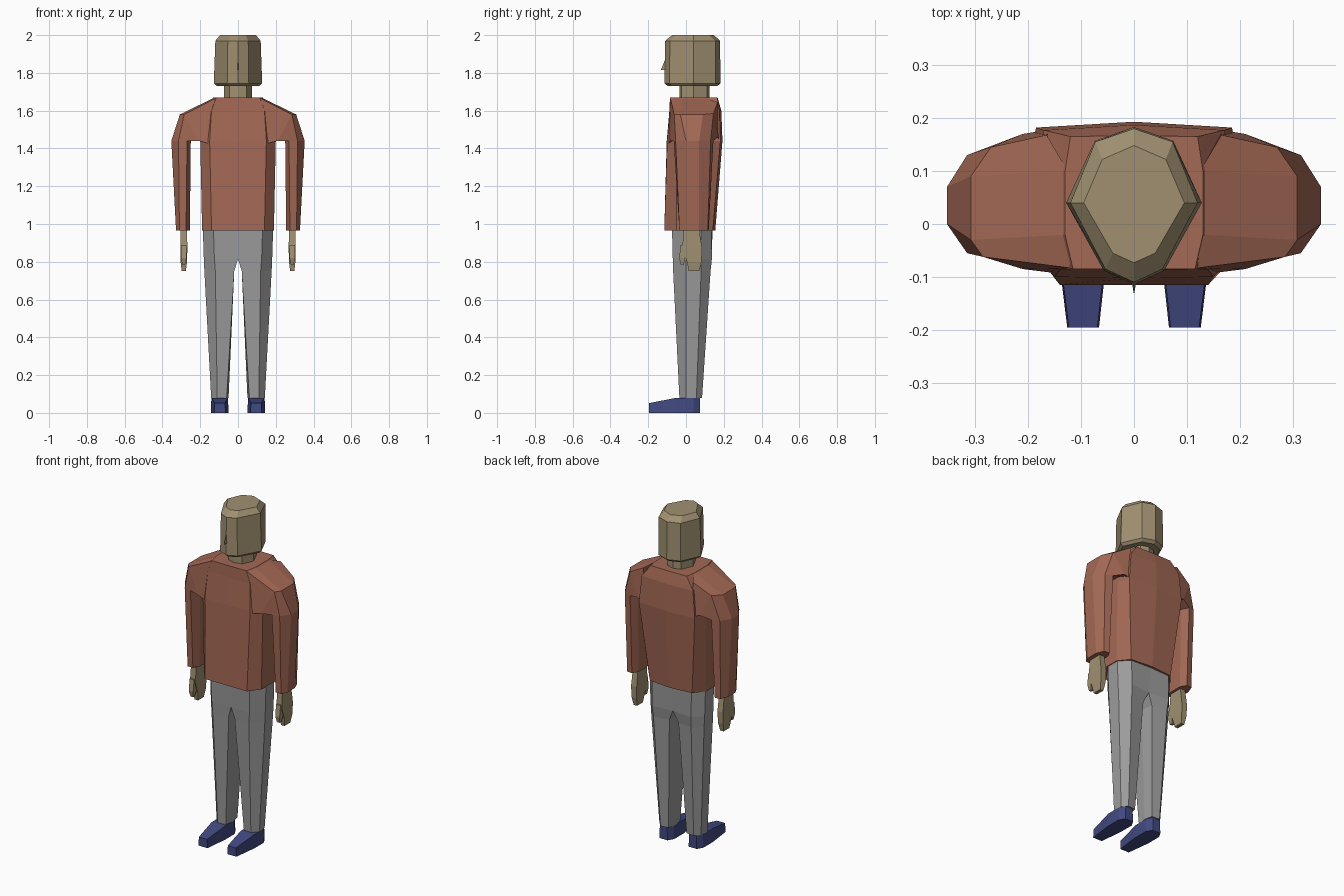
import bpy, bmesh


def make_mat(name, rgb):
    m = bpy.data.materials.new(name)
    m.diffuse_color = (*rgb, 1)
    return m


SKIN = make_mat("skin", (0.35, 0.28, 0.165))
SHIRT = make_mat("rust sweater", (0.37, 0.14, 0.09))
GREY = make_mat("grey trousers", (0.33, 0.33, 0.33))
BLUE = make_mat("navy shoes", (0.055, 0.068, 0.22))


def ring(z, pts):
    return [(x, y, z) for x, y in pts]


def sym(pts):
    """Complete a right-hand outline (front to back) with its mirror image."""
    return pts + [(-x, y) for x, y in reversed(pts) if abs(x) > 1e-4]


def loft(name, rings, mat, mirror=False, open_centre=False):
    """Skin equal-length rings; optionally mirror the part across x = 0."""
    bm = bmesh.new()
    vs = [[bm.verts.new(p) for p in r] for r in rings]
    n = len(vs[0])
    for a, b in zip(vs, vs[1:]):
        for i in range(n):
            j = (i + 1) % n
            bm.faces.new((a[i], a[j], b[j], b[i]))
    bm.faces.new(vs[0][::-1])
    bm.faces.new(vs[-1])
    bmesh.ops.recalc_face_normals(bm, faces=bm.faces)
    if open_centre:
        inner = [f for f in bm.faces if all(abs(v.co.x) < 1e-5 for v in f.verts)]
        bmesh.ops.delete(bm, geom=inner, context='FACES')
    if mirror:
        dup = bmesh.ops.duplicate(bm, geom=bm.verts[:] + bm.edges[:] + bm.faces[:])["geom"]
        for v in [g for g in dup if isinstance(g, bmesh.types.BMVert)]:
            v.co.x *= -1
        bmesh.ops.reverse_faces(bm, faces=[g for g in dup if isinstance(g, bmesh.types.BMFace)])
        bmesh.ops.remove_doubles(bm, verts=bm.verts, dist=1e-4)
    me = bpy.data.meshes.new(name)
    bm.to_mesh(me)
    bm.free()
    me.materials.append(mat)
    ob = bpy.data.objects.new(name, me)
    bpy.context.collection.objects.link(ob)
    return ob


# Sweater body
loft("sweater_body", [
    ring(0.965, sym([(0, -.115), (.14, -.115), (.19, -.05), (.19, .08), (.14, .142), (0, .155)])),
    ring(1.44, sym([(0, -.102), (.15, -.1), (.2, -.05), (.2, .1), (.185, .182), (0, .193)])),
    ring(1.60, sym([(0, -.088), (.14, -.086), (.18, -.03), (.18, .1), (.17, .177), (0, .187)])),
    ring(1.67, sym([(0, -.085), (.115, -.085), (.13, -.02), (.13, .1), (.12, .165), (0, .167)])),
], SHIRT)

# Sleeves: cuff, upper arm, shoulder, then into the body
loft("sleeves", [
    ring(0.965, [(.328, 0), (.328, .07), (.31, .115), (.275, .12), (.255, .085),
                 (.255, 0), (.275, -.035), (.31, -.035)]),
    ring(1.44, [(.353, 0), (.353, .07), (.315, .13), (.27, .145), (.25, .1),
                (.25, 0), (.27, -.065), (.315, -.055)]),
    [(.308, -.03, 1.58), (.308, .09, 1.58), (.27, .145, 1.585), (.21, .17, 1.46),
     (.21, .1, 1.48), (.21, 0, 1.48), (.21, -.085, 1.44), (.285, -.062, 1.58)],
    [(.125, -.02, 1.669), (.125, .1, 1.669), (.165, .168, 1.645), (.15, .18, 1.44),
     (.15, .1, 1.48), (.15, 0, 1.48), (.13, -.095, 1.42), (.12, -.083, 1.665)],
], SHIRT, mirror=True)

# Trousers: ankle to waist, joined at the crotch
loft("trousers", [
    ring(0.08, [(.06, -.03), (.11, -.035), (.142, 0), (.138, .055), (.11, .085), (.06, .08), (.05, .03)]),
    ring(0.75, [(.02, -.06), (.12, -.068), (.178, 0), (.176, .08), (.125, .13), (.03, .115), (.02, .04)]),
    ring(0.815, [(0, -.066), (.125, -.07), (.181, 0), (.18, .08), (.13, .137), (0, .125), (0, .04)]),
    ring(0.97, [(0, -.072), (.13, -.074), (.186, 0), (.185, .08), (.13, .135), (0, .14), (0, .04)]),
], GREY, mirror=True, open_centre=True)

# Shoes: lofted from toe to heel
loft("shoes", [[(a, y, 0), (b, y, 0), (b - .003, y, h), (a + .003, y, h)] for y, a, b, h in [
    (-.195, .066, .126, .052), (-.05, .05, .144, .08), (.04, .05, .144, .08), (.075, .07, .124, .08)]],
    BLUE, mirror=True)

# Hands and thumbs
def slab(z, x0, x1, y0, y1):
    return ring(z, [(x0, y0), (x1, y0), (x1, y1), (x0, y1)])


loft("hands", [
    slab(.75, .276, .298, .015, .07), slab(.80, .270, .304, .005, .082),
    slab(.87, .268, .305, -.02, .085), slab(.97, .270, .303, -.012, .07)], SKIN, mirror=True)
loft("thumbs", [
    slab(.785, .278, .296, -.028, -.012), slab(.82, .273, .301, -.036, -.004),
    slab(.89, .272, .302, -.028, .01)], SKIN, mirror=True)

# Neck
loft("neck", [ring(z, sym([(0, -.035), (.045, -.025), (.075, .04), (.045, .11), (0, .125)]))
              for z in (1.65, 1.76)], SKIN)

# Head: pointed toward the face, chamfered at crown and jaw
crown = sym([(0, -.073), (.04, -.055), (.095, .04), (.06, .122), (0, .148)])
brow = sym([(0, -.11), (.054, -.085), (.12, .04), (.073, .155), (0, .18)])
jaw = sym([(0, -.114), (.057, -.088), (.128, .04), (.074, .157), (0, .183)])
chin = [(x * .88, .035 + (y - .035) * .88) for x, y in jaw]
loft("head", [ring(1.73, chin), ring(1.745, jaw), ring(1.97, brow), ring(2.0, crown)], SKIN)

# Nose
loft("nose", [
    [(-.006, -.10, 1.815), (.006, -.10, 1.815), (0, -.133, 1.815)],
    [(-.003, -.10, 1.865), (.003, -.10, 1.865), (0, -.113, 1.865)]], SKIN)
